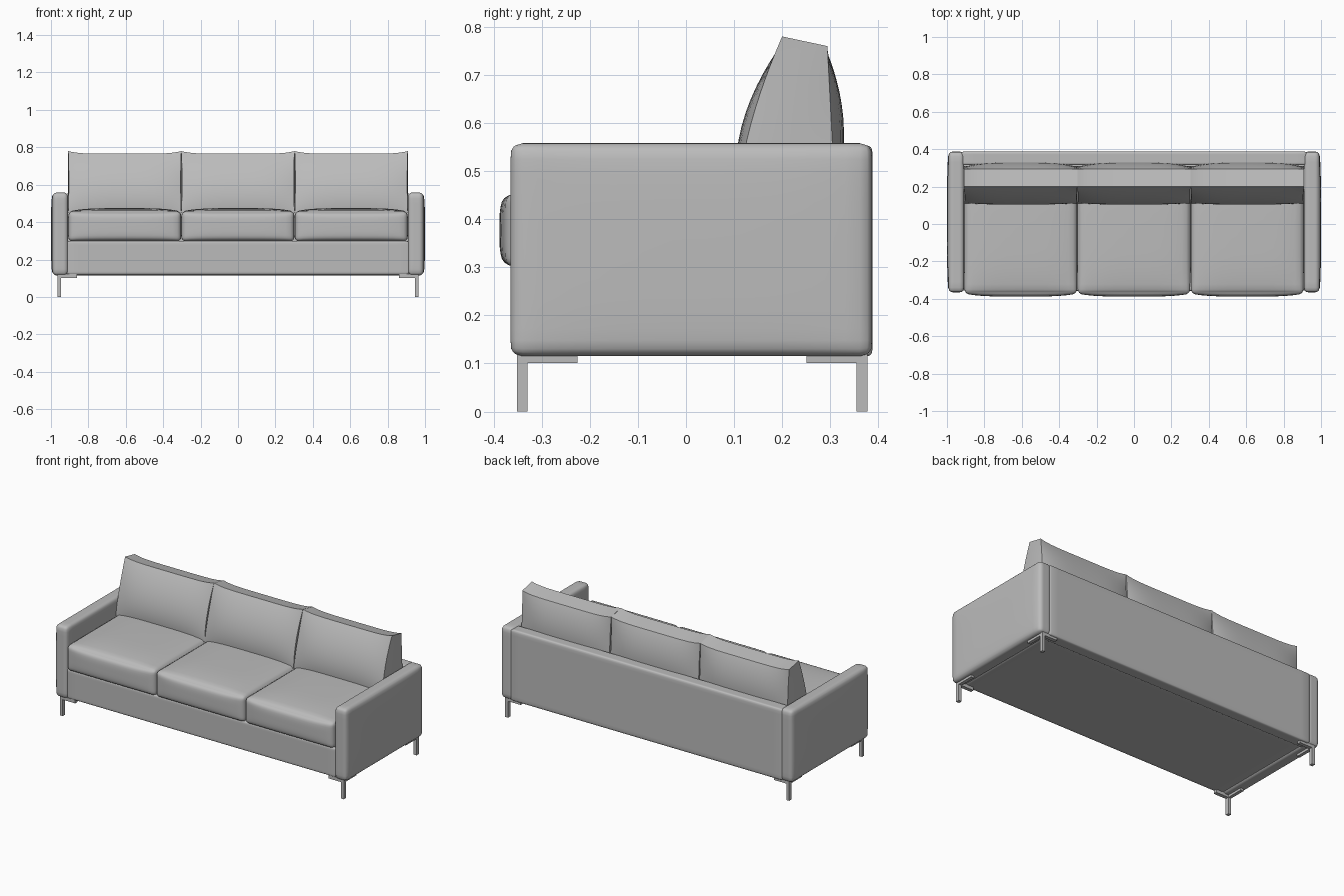
import bpy, bmesh, math
from mathutils import Vector

cube = bpy.data.objects.get("Cube")
if cube:
    bpy.data.objects.remove(cube, do_unlink=True)


def make_material(name, colour):
    mat = bpy.data.materials.new(name)
    mat.use_nodes = True
    mat.diffuse_color = colour
    mat.node_tree.nodes["Principled BSDF"].inputs["Base Color"].default_value = colour
    return mat


grey = make_material("soft grey", (0.5, 0.5, 0.5, 1))


def finish(name, bm, smooth=True):
    """Turn a bmesh into a named, shaded object."""
    bmesh.ops.recalc_face_normals(bm, faces=bm.faces)
    mesh = bpy.data.meshes.new(name)
    bm.to_mesh(mesh)
    bm.free()
    mesh.materials.append(grey)
    obj = bpy.data.objects.new(name, mesh)
    bpy.context.collection.objects.link(obj)
    if smooth:
        bpy.ops.object.select_all(action='DESELECT')
        obj.select_set(True)
        bpy.context.view_layer.objects.active = obj
        bpy.ops.object.shade_smooth_by_angle(angle=math.radians(40))
    return obj


def unit_grid(cuts):
    """Cube from -1 to 1 with grid points gathered towards its edges."""
    bm = bmesh.new()
    bmesh.ops.create_cube(bm, size=2)
    bmesh.ops.subdivide_edges(bm, edges=bm.edges[:], cuts=cuts, use_grid_fill=True)
    for v in bm.verts:
        v.co = Vector([math.sin(c * math.pi / 2) for c in v.co])
    return bm


def soft_box(name, low, high, radius, swell=(0, 0, 0, 0, 0, 0), cuts=16):
    """Rounded box; swell is the bulge on -x, +x, -y, +y, -z, +z."""
    low, high = Vector(low), Vector(high)
    mid, half = (low + high) / 2, (high - low) / 2
    bm = unit_grid(cuts)
    for v in bm.verts:
        u = v.co.copy()
        p = Vector([u[i] * half[i] for i in range(3)])
        inner = Vector([max(radius - half[i], min(half[i] - radius, p[i])) for i in range(3)])
        p = inner + (p - inner).normalized() * radius
        for i in range(3):
            a, b = u[(i + 1) % 3], u[(i + 2) % 3]
            bulge = (1 - a ** 4) * (1 - b ** 4)
            p[i] += u[i] * bulge * swell[2 * i + (u[i] > 0)]
        v.co = mid + p
    return finish(name, bm)


def back_cushion(name, x0, x1):
    """Leaning boxed cushion with a bulging front and back and a sagging top."""
    bm = unit_grid(16)
    bottom, rise = 0.45, 0.32
    for v in bm.verts:
        u, w, h = v.co
        s = (h + 1) / 2
        puff = (1 - u ** 4) * (1 - h ** 2)
        front = 0.11 + 0.09 * s ** 1.6 - 0.02 * puff
        back = 0.31 - 0.016 * s + 0.026 * puff
        y = front + (back - front) * (w + 1) / 2
        z = bottom + s * (rise - 0.01 * w - 0.014 * (1 - u ** 6))
        x = (x0 + x1) / 2 + u * (x1 - x0) / 2 * (1 - 0.012 * (1 - h ** 2) * w ** 2)
        v.co = (x, y, z)
    return finish(name, bm)


def block(name, low, high):
    bm = bmesh.new()
    bmesh.ops.create_cube(bm, size=1)
    for v in bm.verts:
        v.co = [low[i] if v.co[i] < 0 else high[i] for i in range(3)]
    return finish(name, bm, smooth=False)


# Frame: base under the seat and back panel
soft_box("base", (-0.915, -0.357, 0.12), (0.915, 0.33, 0.30), 0.01)
soft_box("back_panel", (-0.925, 0.315, 0.115), (0.925, 0.388, 0.553), 0.012)

# Arms, with the outer face gently padded
for side, label in ((-1, "right"), (1, "left")):
    xs = sorted((side * 0.908, side * 0.992))
    swell = (0.008, 0, 0, 0, 0, 0) if side < 0 else (0, 0.008, 0, 0, 0, 0)
    soft_box(label + "_arm", (xs[0], -0.365, 0.115), (xs[1], 0.387, 0.558), 0.024, swell)

# Seat and back cushions
for label, x0 in (("right", -0.908), ("middle", -0.303), ("left", 0.303)):
    x1 = x0 + 0.605
    soft_box(label + "_seat_cushion", (x0 + 0.002, -0.372, 0.297), (x1 - 0.002, 0.30, 0.457),
             0.022, (0.002, 0.002, 0.016, 0, 0, 0.018))
    back_cushion(label + "_back_cushion", x0, x1)

# Legs, each a post with two bracket arms under the frame
for sx, side in ((-1, "right"), (1, "left")):
    for y, sy, end in ((-0.352, 1, "front"), (0.377, -1, "back")):
        def part(name, length_x, length_y, bottom, top):
            xs = sorted((sx * 0.966, sx * (0.966 - length_x)))
            ys = sorted((y, y + sy * length_y))
            block(f"{end}_{side}_{name}", (xs[0], ys[0], bottom), (xs[1], ys[1], top))
        part("leg", 0.02, 0.022, 0, 0.12)
        part("cross_bracket", 0.105, 0.022, 0.101, 0.122)
        part("side_bracket", 0.02, 0.126, 0.101, 0.122)
